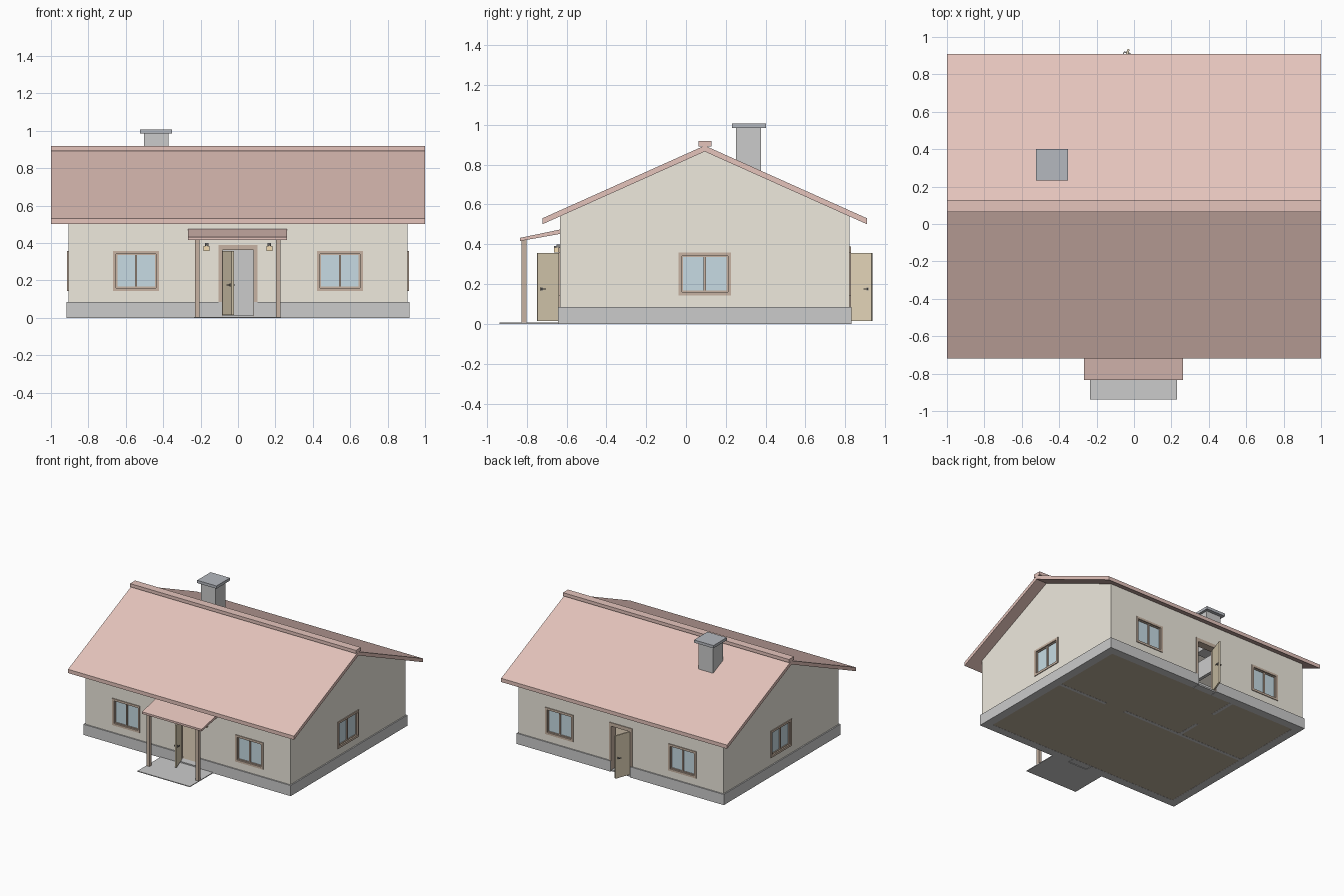
import bpy, bmesh, math
from mathutils import Matrix, Vector

if "Cube" in bpy.data.objects:
    bpy.data.objects.remove(bpy.data.objects["Cube"])

def mat(name, r, g, b):
    m = bpy.data.materials.new(name)
    m.diffuse_color = (r, g, b, 1)
    m.use_nodes = True
    m.node_tree.nodes["Principled BSDF"].inputs["Base Color"].default_value = m.diffuse_color
    return m

WALL = mat("plaster", .86, .82, .73)
ROOF = mat("roof_tile", .78, .55, .50)
STONE = mat("stone", .78, .77, .75)
SLATE = mat("slate", .46, .48, .52)
WOOD = mat("frame_wood", .57, .45, .36)
DOOR = mat("door_wood", .76, .66, .48)
GLASS = mat("glass", .57, .71, .77)
METAL = mat("dark_metal", .25, .24, .23)
FLOOR = mat("floor_wood", .50, .43, .33)
LAMP = mat("lamp_glow", .90, .72, .45)
I4 = Matrix.Identity(4)

def finish(name, bm, material):
    bmesh.ops.recalc_face_normals(bm, faces=bm.faces)
    me = bpy.data.meshes.new(name)
    bm.to_mesh(me)
    bm.free()
    ob = bpy.data.objects.new(name, me)
    bpy.context.collection.objects.link(ob)
    if material:
        me.materials.append(material)
    return ob

def boxes(name, spans, material, M=I4):
    """spans: (x0, x1, y0, y1, z0, z1) for each box"""
    bm = bmesh.new()
    for x0, x1, y0, y1, z0, z1 in spans:
        T = Matrix.Translation(((x0+x1)/2, (y0+y1)/2, (z0+z1)/2))
        S = Matrix.Diagonal((x1-x0, y1-y0, z1-z0, 1))
        bmesh.ops.create_cube(bm, size=1, matrix=M @ T @ S)
    return finish(name, bm, material)

def prism(name, profile, x0, x1, material):
    """extrude a y-z profile along x"""
    bm = bmesh.new()
    f = bm.faces.new([bm.verts.new((x0, y, z)) for y, z in profile])
    ext = bmesh.ops.extrude_face_region(bm, geom=[f])
    bmesh.ops.translate(bm, vec=(x1-x0, 0, 0),
                        verts=[v for v in ext["geom"] if isinstance(v, bmesh.types.BMVert)])
    return finish(name, bm, material)

def cut(ob, cutter):
    cutter.hide_render = True
    cutter.hide_viewport = True
    m = ob.modifiers.new("cut", "BOOLEAN")
    m.operation, m.solver, m.object = "DIFFERENCE", "EXACT", cutter

XW, YF, YB, YR, ZR = .907, -.634, .822, .094, .866   # walls and ridge
SLOPE, T = .448, .055

# Walls: hollow gabled shell with openings
def gable(inset, z0):
    h = YR - YF - inset
    e = ZR - SLOPE * h
    return [(YF+inset, z0), (YB-inset, z0), (YB-inset, e), (YR, ZR), (YF+inset, e)]

walls = prism("walls", gable(0, .02), -XW, XW, WALL)
cut(walls, prism("interior_cutter", gable(T, -.1), -XW+T, XW-T, None))

def place(x, y, deg, flip=1):
    return Matrix.Translation((x, y, 0)) @ Matrix.Rotation(math.radians(deg), 4, "Z") @ Matrix.Diagonal((flip, 1, 1, 1))

windows = []
for sx, side in ((-1, "left"), (1, "right")):
    windows += [("front_" + side, place(sx*.545, YF, 0), .123),
                ("back_" + side, place(sx*.545, YB, 180), .123),
                ("gable_" + side, place(sx*XW, .095, sx*90), .132)]
doors = [("front", place(0, YF, 0)), ("back", place(0, YB, 0, 1) @ Matrix.Diagonal((1, -1, 1, 1)))]

# Openings
bm = bmesh.new()
for M, w, z0, z1 in [(M, w-.01, .155, .347) for _, M, w in windows] + [(M, .09, -.05, .37) for _, M in doors]:
    bmesh.ops.create_cube(bm, size=1, matrix=M @ Matrix.Translation((0, .03, (z0+z1)/2)) @ Matrix.Diagonal((2*w, .12, z1-z0, 1)))
cut(walls, finish("opening_cutter", bm, None))

# Windows: frame, sashes, glass
def border(w, z0, z1, b, y0, y1):
    return [(-w, -w+b, y0, y1, z0, z1), (w-b, w, y0, y1, z0, z1),
            (-w+b, w-b, y0, y1, z1-b, z1), (-w+b, w-b, y0, y1, z0, z0+b)]

for name, M, w in windows:
    boxes(name + "_window_frame", border(w, .144, .358, .017, -.006, T), WOOD, M)
    boxes(name + "_window_sash", border(w-.017, .161, .341, .006, .005, .025)
          + [(-.006, .006, .003, .025, .167, .335)], WOOD, M)
    boxes(name + "_window_glass", [(-w+.02, w-.02, .012, .018, .164, .338)], GLASS, M)

# Doors: frame, open leaf, handles
for name, M in doors:
    boxes(name + "_door_frame", [(-.103, -.083, -.006, T, .005, .362), (.083, .103, -.006, T, .005, .362),
                                 (-.103, .103, -.006, T, .362, .39)], WOOD, M)
    boxes(name + "_door_sill", [(-.083, .083, 0, T, 0, .012)], STONE, M)
    L = M @ Matrix.Translation((-.08, .03, 0)) @ Matrix.Rotation(math.radians(-70), 4, "Z")
    boxes(name + "_door_leaf", [(0, .152, -.006, .006, .015, .357)], DOOR, L)
    boxes(name + "_door_handle", [(.126, .136, -.01, .01, .168, .184), (.129, .133, -.018, .018, .173, .179),
                                  (.112, .133, -.02, -.016, .173, .179), (.112, .133, .016, .02, .173, .179)], METAL, L)

# Plinth ring, interrupted at the doors
spans = []
for s in (-1, 1):
    spans.append((*sorted((s*.85, s*.917)), -.644, .832, 0, .085))
    for y0, y1 in ((-.644, YF+T), (YB-T, .832)):
        spans.append((*sorted((s*.085, s*.85)), y0, y1, 0, .085))
boxes("plinth", spans, STONE)

# Floor and interior partitions
boxes("floor", [(-.85, .85, YF+T, YB-T, .001, .011)], FLOOR)
boxes("partitions", [(-.852, .24, .17, .195, 0, .50), (.42, .852, .17, .195, 0, .50), (.24, .42, .17, .195, .36, .50),
                     (-.29, -.265, .195, .38, 0, .50), (-.29, -.265, .56, YB-T, 0, .50),
                     (-.29, -.265, .38, .56, .36, .50)], STONE)

# Roof slopes and ridge cap
for s, name in ((-1, "front"), (1, "back")):
    y, z = YR + s*.814, .866 - SLOPE*.814
    prism(name + "_roof", [(YR, .866), (YR, .896), (y, z+.03), (y, z)], -1, 1, ROOF)
boxes("ridge_cap", [(-1, 1, .063, .127, .892, .918)], ROOF)

# Chimney
boxes("chimney", [(-.503, -.372, .25, .376, .68, .987)], STONE)
boxes("chimney_cap", [(-.524, -.353, .232, .402, .985, 1.007)], SLATE)

# Porch: slab, posts, canopy
boxes("porch_slab", [(-.234, .23, -.937, -.64, 0, .006)], STONE)
boxes("porch_posts", [(-.23, -.205, -.826, -.801, .006, .425), (.203, .228, -.826, -.801, .006, .425)], WOOD)
prism("porch_roof", [(-.835, .416), (-.835, .432), (YF, .474), (YF, .452)], -.266, .262, ROOF)

# Porch lamps
for s, name in ((-1, "left"), (1, "right")):
    M = place(s*.168, YF, 0)
    boxes(name + "_lamp_bracket", [(-.009, .009, -.016, 0, .382, .4), (-.005, .005, -.028, -.01, .384, .392)], METAL, M)
    boxes(name + "_lamp_shade", [(-.016, .016, -.03, -.006, .358, .384)], LAMP, M)
